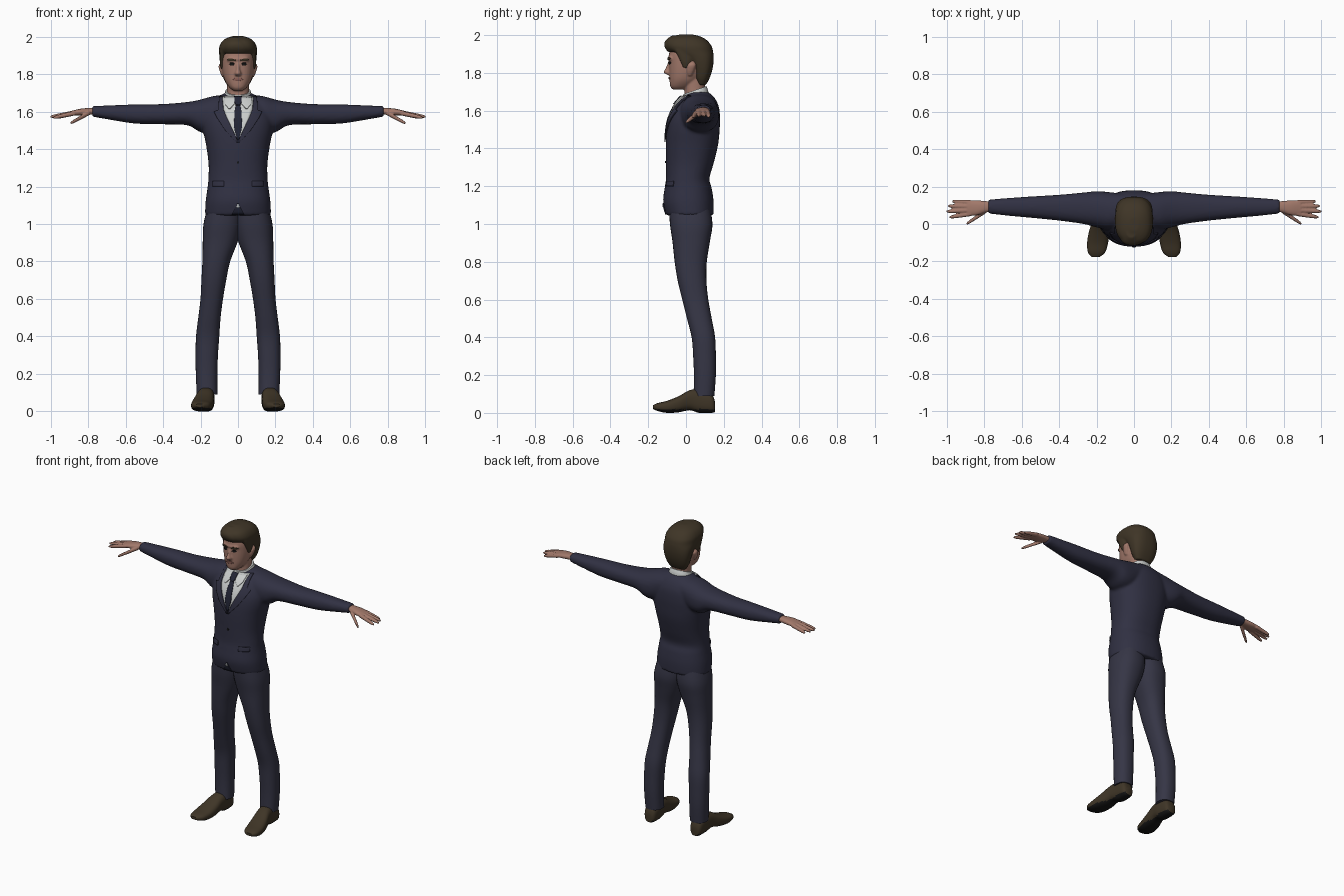
import bpy, bmesh, math
from mathutils import Vector
from mathutils.bvhtree import BVHTree

cube = bpy.data.objects.get("Cube")
if cube:
    bpy.data.objects.remove(cube, do_unlink=True)


def material(name, r, g, b):
    mat = bpy.data.materials.new(name)
    mat.use_nodes = True
    bsdf = next(n for n in mat.node_tree.nodes if n.type == "BSDF_PRINCIPLED")
    bsdf.inputs["Base Color"].default_value = mat.diffuse_color = (r, g, b, 1)
    bsdf.inputs["Roughness"].default_value = 0.8
    return mat


navy = material("navy_wool", 0.03, 0.03, 0.055)
trouser_navy = material("trouser_navy", 0.036, 0.036, 0.06)
tie_navy = material("tie_dark_blue", 0.016, 0.018, 0.035)
white = material("shirt_white", 0.6, 0.62, 0.61)
skin = material("skin", 0.36, 0.19, 0.145)
lip = material("lip", 0.25, 0.11, 0.09)
brown_hair = material("brown_hair", 0.05, 0.036, 0.02)
leather = material("brown_leather", 0.05, 0.036, 0.02)
black = material("black", 0.008, 0.008, 0.008)

BOTH = (1, -1)


def smooth_path(rows, steps=4):
    """Catmull-Rom interpolation through rows of numbers."""
    rows = [Vector(r) for r in rows]
    out = []
    for i in range(len(rows) - 1):
        a, b = rows[i], rows[i + 1]
        before = rows[i - 1] if i else a
        after = rows[min(i + 2, len(rows) - 1)]
        for k in range(steps):
            t = k / steps
            out.append(a + ((b - before) * t
                            + (2 * before - 5 * a + 4 * b - after) * t * t
                            + (3 * a - before - 3 * b + after) * t ** 3) / 2)
    return out + [rows[-1]]


def loft(bm, axis, stations, sides=(1,), power=2.3, tilt=0, n=32):
    """Skin rounded sections; a station is position, extents across, extents up.
    Four numbers mean a section symmetric about the middle."""
    rows = [s if len(s) == 5 else (s[0], -s[1], s[1], s[2], s[3]) for s in stations]
    for side in sides:
        rings = []
        for t, a0, a1, b0, b1 in smooth_path(rows):
            ring = []
            for k in range(n):
                c, s = (f(math.tau * k / n) for f in (math.cos, math.sin))
                a = (a0 + a1) / 2 + (a1 - a0) / 2 * math.copysign(abs(c) ** (2 / power), c)
                b = (b0 + b1) / 2 + (b1 - b0) / 2 * math.copysign(abs(s) ** (2 / power), s)
                x, y, z = {"x": (t, a, b), "y": (a, t, b), "z": (a, b, t + tilt * b)}[axis]
                ring.append(bm.verts.new((x * side, y, z)))
            rings.append(ring)
        for low, high in zip(rings, rings[1:]):
            for k in range(n):
                m = (k + 1) % n
                bm.faces.new((low[k], low[m], high[m], high[k]))
        bm.faces.new(rings[0])
        bm.faces.new(rings[-1])


def finish(name, bm, mats, voxel=0):
    bmesh.ops.recalc_face_normals(bm, faces=bm.faces)
    mesh = bpy.data.meshes.new(name)
    bm.to_mesh(mesh)
    bm.free()
    for mat in mats:
        mesh.materials.append(mat)
    obj = bpy.data.objects.new(name, mesh)
    bpy.context.collection.objects.link(obj)
    bpy.ops.object.select_all(action="DESELECT")
    obj.select_set(True)
    bpy.context.view_layer.objects.active = obj
    bpy.ops.object.shade_smooth_by_angle(angle=math.radians(50))
    if voxel:
        # Fuse overlapping shells into one soft surface
        fuse = obj.modifiers.new("fuse", "REMESH")
        fuse.mode, fuse.voxel_size, fuse.use_smooth_shade = "VOXEL", voxel, True
        relax = obj.modifiers.new("relax", "SMOOTH")
        relax.factor, relax.iterations = 0.5, 4
    return obj


def solid(name, mat, axis, stations, **options):
    bm = bmesh.new()
    loft(bm, axis, stations, **options)
    return finish(name, bm, [mat])


def surface_of(obj):
    bpy.context.view_layer.update()
    return BVHTree.FromObject(obj, bpy.context.evaluated_depsgraph_get())


def plate(name, target, mat, rows, sides=(1,), lift=0.002, across=10):
    """Thin sheet laid on the front of a surface; a row is height, left, right."""
    rows = [r if len(r) == 3 else (r[0], -r[1], r[1]) for r in rows]
    bm = bmesh.new()
    for side in sides:
        grid = []
        for i in range((len(rows) - 1) * 4 + 1):
            j = min(i // 4, len(rows) - 2)
            z, left, right = Vector(rows[j]).lerp(Vector(rows[j + 1]), i / 4 - j)
            line = []
            for k in range(across + 1):
                p = Vector((side * (left + (right - left) * k / across), -1, z))
                hit = target.ray_cast(p, Vector((0, 1, 0)))[0]
                hit = hit or target.find_nearest(p + Vector((0, 1, 0)))[0]
                line.append(bm.verts.new(hit - Vector((0, lift, 0))))
            grid.append(line)
        for low, high in zip(grid, grid[1:]):
            for k in range(across):
                bm.faces.new((low[k], low[k + 1], high[k + 1], high[k]))
    obj = finish(name, bm, [mat])
    thick = obj.modifiers.new("thickness", "SOLIDIFY")
    thick.thickness, thick.offset = 0.006, 0


# Jacket: body and sleeves fused
bm = bmesh.new()
loft(bm, "z", [(1.045, .176, -.105, .146), (1.12, .173, -.121, .146), (1.19, .163, -.113, .136),
               (1.24, .158, -.106, .124), (1.32, .157, -.106, .146), (1.42, .17, -.107, .17),
               (1.5, .186, -.102, .178), (1.56, .187, -.09, .18), (1.62, .165, -.062, .174),
               (1.67, .115, -.022, .15), (1.7, .07, .015, .115)], n=48)
loft(bm, "x", [(.05, .0, .16, 1.56, 1.69), (.13, -.03, .17, 1.49, 1.683), (.2, -.018, .175, 1.49, 1.664),
               (.27, .0, .168, 1.527, 1.651), (.4, .018, .156, 1.532, 1.64),
               (.55, .033, .147, 1.536, 1.638), (.68, .045, .138, 1.556, 1.633),
               (.778, .056, .13, 1.573, 1.629)], sides=BOTH)
jacket = surface_of(finish("jacket", bm, [navy], voxel=0.009))

# Shirt front, lapels, tie and jacket details
plate("shirt_front", jacket, white, [(1.45, .002), (1.5, .028), (1.56, .058), (1.62, .08), (1.68, .085)])
plate("lapels", jacket, navy, [(1.435, .0, .008), (1.5, .027, .068), (1.56, .056, .108),
                               (1.6, .074, .128), (1.607, .076, .105), (1.68, .083, .1)],
      sides=BOTH, lift=0.005)
plate("collar_wings", jacket, white, [(1.615, .042, .05), (1.64, .02, .07), (1.675, .006, .075)],
      sides=BOTH, lift=0.009)
plate("tie", jacket, tie_navy, [(1.452, .006), (1.52, .022), (1.6, .018), (1.635, .012)], lift=0.006)
plate("tie_knot", jacket, tie_navy, [(1.635, .012), (1.65, .019), (1.68, .02)], lift=0.014)
plate("pocket_flaps", jacket, navy, [(1.2, .075, .135), (1.228, .075, .135)], sides=BOTH, lift=0.004)
plate("hem_opening", jacket, tie_navy, [(1.05, .032), (1.11, .003)])
plate("shirt_tail", jacket, white, [(1.088, .01), (1.106, .003)], lift=0.004)
plate("button", jacket, black, [(1.322, .003), (1.328, .007), (1.334, .003)], lift=0.003)

# Trousers
solid("trousers", trouser_navy, "z",
      [(1.1, -.02, .16, -.09, .125), (1.0, -.02, .184, -.085, .14), (.91, .0, .188, -.072, .127),
       (.8, .042, .19, -.06, .11), (.7, .063, .195, -.044, .108), (.6, .08, .2, -.02, .118),
       (.5, .093, .212, .005, .136), (.4, .1, .224, .03, .154), (.3, .107, .226, .038, .158),
       (.2, .11, .225, .042, .158), (.09, .11, .22, .04, .15)], sides=BOTH)

# Shoes, with the sole coloured by height
bm = bmesh.new()
loft(bm, "y", [(.153, .145, .195, .005, .06), (.135, .13, .21, .0, .1), (.07, .125, .215, .0, .125),
               (.02, .128, .222, .014, .12), (-.04, .13, .24, .003, .088), (-.1, .138, .25, .0, .064),
               (-.15, .153, .246, .01, .052), (-.176, .183, .226, .022, .04)],
     sides=BOTH, power=2.6)
for face in bm.faces:
    face.material_index = int(face.calc_center_median().z < 0.019)
finish("shoes", bm, [leather, black])

# Hands: palm, four fingers and thumb fused
bm = bmesh.new()
loft(bm, "x", [(.75, .067, .12, 1.585, 1.617), (.79, .062, .122, 1.583, 1.619),
               (.84, .046, .126, 1.579, 1.615), (.89, .045, .124, 1.579, 1.603)], sides=BOTH)
fingers = [((.87, .115, 1.592), (.97, .121, 1.568)), ((.87, .094, 1.594), (.992, .096, 1.573)),
           ((.87, .074, 1.594), (1.0, .067, 1.572)), ((.87, .055, 1.592), (.985, .036, 1.567)),
           ((.79, .07, 1.595), (.895, .0, 1.537))]
for base, tip in fingers:
    stations = []
    for t, r in ((0, .013), (.5, .0115), (.85, .0095), (1, .005)):
        x, y, z = Vector(base).lerp(Vector(tip), t)
        stations.append((x, y - r, y + r, z - r, z + r))
    loft(bm, "x", stations, sides=BOTH, n=16)
finish("hands", bm, [skin], voxel=0.004)

# Head: skull, neck, nose, brow and ears fused
bm = bmesh.new()
loft(bm, "z", [(1.712, .026, -.07, .0), (1.728, .046, -.083, .03), (1.76, .068, -.087, .07),
               (1.8, .081, -.089, .1), (1.85, .088, -.09, .12), (1.9, .087, -.09, .12),
               (1.95, .07, -.075, .1), (1.975, .04, -.04, .06)])
loft(bm, "z", [(1.62, .06, -.01, .1), (1.7, .058, -.008, .1), (1.78, .06, -.01, .1)])
loft(bm, "z", [(1.79, .014, -.1, -.06), (1.803, .018, -.119, -.06), (1.825, .011, -.108, -.06),
               (1.86, .01, -.094, -.06)], n=16)
loft(bm, "z", [(1.865, .055, -.088, -.05), (1.878, .06, -.096, -.05), (1.892, .05, -.09, -.05)])
loft(bm, "z", [(1.785, .07, .085, .01, .03), (1.81, .075, .096, .005, .042),
               (1.84, .078, .104, .008, .052), (1.855, .08, .098, .02, .045)], sides=BOTH, n=16)
head = surface_of(finish("head", bm, [skin], voxel=0.005))

# Painted face
plate("eyes", head, black, [(1.845, .028, .034), (1.852, .018, .046), (1.861, .024, .041)], sides=BOTH)
plate("eyebrows", head, brown_hair, [(1.87, .014, .046), (1.877, .015, .058), (1.882, .03, .05)], sides=BOTH)
plate("mouth", head, lip, [(1.764, .012), (1.771, .027), (1.779, .016)], lift=0.001)

# Hair: swept-up cap and sideburns
bm = bmesh.new()
loft(bm, "z", [(1.735, .055, .06, .105), (1.77, .075, .045, .124), (1.81, .087, .035, .138),
               (1.85, .095, .015, .145), (1.885, .099, -.02, .146), (1.915, .101, -.088, .143),
               (1.945, .1, -.108, .134), (1.975, .084, -.1, .108), (1.993, .058, -.07, .075),
               (2.003, .025, -.035, .035)], power=2.5)
loft(bm, "z", [(1.825, .07, .09, -.015, .015), (1.86, .07, .097, -.03, .03),
               (1.92, .06, .097, -.06, .03)], sides=BOTH, n=16)
loft(bm, "z", [(1.91, -.07, .06, -.095, .0), (1.94, -.078, .065, -.114, .0),
               (1.97, -.068, .045, -.11, .0), (1.998, -.04, .01, -.075, .0)])
finish("hair", bm, [brown_hair], voxel=0.006)

# Shirt collar, higher at the nape
solid("shirt_collar", white, "z",
      [(1.645, .08, -.027, .12), (1.67, .074, -.02, .116), (1.692, .067, -.013, .108)], tilt=0.35)
